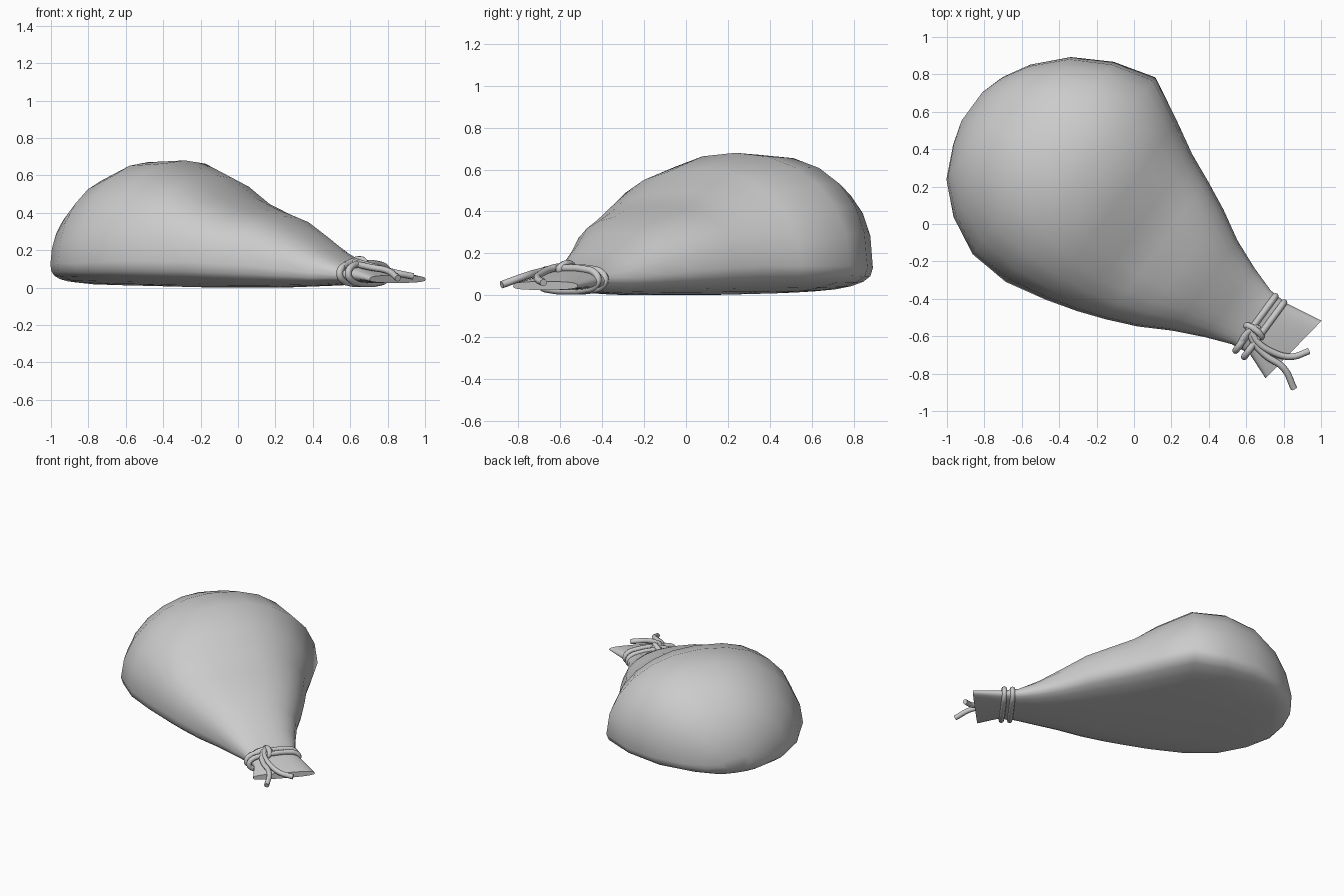
import bpy, bmesh, math
from mathutils import Vector

if "Cube" in bpy.data.objects:
    bpy.data.objects.remove(bpy.data.objects["Cube"])

# Sack axis runs from the rounded back-left end to the tied neck
ALONG = Vector((0.807, -0.591, 0))
ACROSS = Vector((0.591, 0.807, 0))


def place(s, t, z):
    return ALONG * s + ACROSS * t + Vector((0, 0, z))


def spow(v, e):
    return math.copysign(abs(v) ** e, v)


# Cross-sections: along, side min, side max, bottom, widest height, top,
# roundness of the left side, roundness of the right side
sections = [
    (-1.07, -0.10, 0.09, 0.08, 0.13, 0.19, 1.0, 0.9),
    (-1.03, -0.23, 0.22, 0.035, 0.125, 0.32, 1.03, 0.85),
    (-0.95, -0.40, 0.36, 0.025, 0.125, 0.46, 1.03, 0.82),
    (-0.80, -0.54, 0.52, 0.015, 0.13, 0.59, 1.05, 0.82),
    (-0.60, -0.64, 0.635, 0.01, 0.13, 0.67, 1.02, 0.86),
    (-0.37, -0.655, 0.70, 0.005, 0.14, 0.68, 0.92, 0.95),
    (-0.14, -0.605, 0.58, 0.0, 0.14, 0.60, 0.8, 0.98),
    (0.03, -0.555, 0.485, 0.0, 0.14, 0.49, 0.75, 0.9),
    (0.18, -0.50, 0.42, 0.0, 0.13, 0.425, 0.75, 0.82),
    (0.34, -0.43, 0.345, 0.0, 0.12, 0.38, 0.78, 0.85),
    (0.50, -0.34, 0.255, 0.005, 0.10, 0.30, 0.82, 0.9),
    (0.66, -0.265, 0.19, 0.01, 0.08, 0.205, 0.8, 0.95),
    (0.80, -0.21, 0.145, 0.02, 0.07, 0.135, 0.8, 0.9),
    (0.91, -0.195, 0.14, 0.025, 0.065, 0.115, 0.8, 0.9),
    (1.09, -0.25, 0.175, 0.025, 0.042, 0.065, 0.6, 0.6),
]
SIDES = 24
bm = bmesh.new()
rings = []
for i, (s, lo, hi, zb, zw, zt, el, er) in enumerate(sections):
    ring = []
    shear = 0.14 if i == len(sections) - 1 else 0
    for k in range(SIDES):
        a = 2 * math.pi * k / SIDES
        c, n = math.cos(a), math.sin(a)
        e = (0.7 if c < 0 else 0.8) if n < -1e-6 else (el if c < 0 else er)
        t = (lo + hi) / 2 + (hi - lo) / 2 * spow(c, e)
        z = zw + (zt - zw if n > 0 else zw - zb) * spow(n, e)
        ring.append(bm.verts.new(place(s + shear * t, t, z)))
    rings.append(ring)
for r0, r1 in zip(rings, rings[1:]):
    for k in range(SIDES):
        j = (k + 1) % SIDES
        bm.faces.new((r0[k], r0[j], r1[j], r1[k]))
bm.faces.new(rings[0])
bm.faces.new(rings[-1])
bmesh.ops.recalc_face_normals(bm, faces=bm.faces)
mesh = bpy.data.meshes.new("sack")
bm.to_mesh(mesh)
bm.free()
sack = bpy.data.objects.new("sack", mesh)
bpy.context.collection.objects.link(sack)


def rope(name, points, closed=False, radius=0.018):
    curve = bpy.data.curves.new(name, "CURVE")
    curve.dimensions = "3D"
    curve.bevel_depth = radius
    curve.bevel_resolution = 2
    curve.resolution_u = 5
    curve.use_fill_caps = True
    sp = curve.splines.new("BEZIER")
    sp.bezier_points.add(len(points) - 1)
    for b, p in zip(sp.bezier_points, points):
        b.co = p
        b.handle_left_type = b.handle_right_type = "AUTO"
    sp.use_cyclic_u = closed
    obj = bpy.data.objects.new(name, curve)
    bpy.context.collection.objects.link(obj)
    bpy.context.view_layer.objects.active = obj
    bpy.ops.object.select_all(action="DESELECT")
    obj.select_set(True)
    bpy.ops.object.convert(target="MESH")
    return obj


# Two rope turns around the neck
for i, s in enumerate((0.838, 0.895)):
    pts = []
    for k in range(12):
        a = 2 * math.pi * k / 12
        pts.append(place(s, -0.045 + 0.18 * spow(math.cos(a), 0.85),
                         0.075 + 0.054 * spow(math.sin(a), 0.75)))
    rope(f"neck_rope_{i + 1}", pts, True)

# Knot wrapped over both turns
knot = [place(0.855 + 0.05 * math.cos(a), -0.085 + 0.012 * math.sin(a),
              0.125 + 0.025 * math.sin(a))
        for a in [2 * math.pi * k / 8 for k in range(8)]]
rope("knot_wrap", knot, True)
rope("knot_cross", [(0.56, -0.66, 0.105), (0.60, -0.59, 0.135),
                    (0.64, -0.555, 0.14), (0.67, -0.56, 0.125)])

# Loose rope tails
rope("tail_right", [(0.62, -0.56, 0.14), (0.66, -0.63, 0.13), (0.73, -0.68, 0.11),
                    (0.84, -0.71, 0.08), (0.935, -0.68, 0.06)])
rope("tail_front", [(0.61, -0.55, 0.14), (0.64, -0.63, 0.125), (0.70, -0.70, 0.11),
                    (0.80, -0.77, 0.09), (0.855, -0.88, 0.05)])

# Smooth shading, keeping hard edges at the mouth and rope ends
bpy.ops.object.select_all(action="SELECT")
bpy.context.view_layer.objects.active = sack
bpy.ops.object.shade_smooth_by_angle(angle=math.radians(50))
